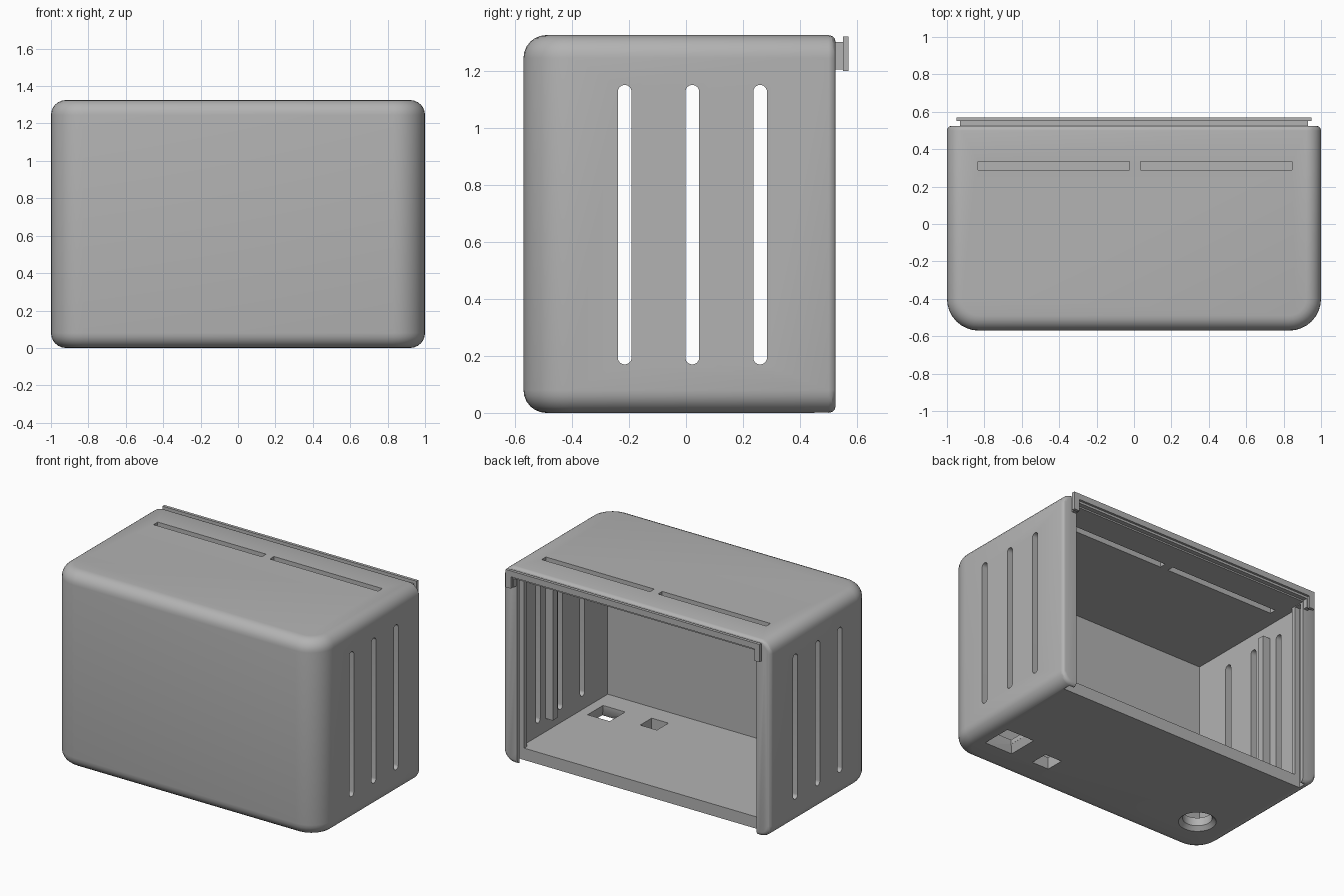
import bpy, bmesh, math
from mathutils import Matrix, Vector

if "Cube" in bpy.data.objects:
    bpy.data.objects.remove(bpy.data.objects["Cube"])

grey = bpy.data.materials.new("plain_grey")
grey.use_nodes = True
COLOUR = (0.45, 0.45, 0.45, 1)
grey.diffuse_color = COLOUR
grey.node_tree.nodes["Principled BSDF"].inputs["Base Color"].default_value = COLOUR


def finish(name, bm):
    mesh = bpy.data.meshes.new(name)
    bmesh.ops.recalc_face_normals(bm, faces=bm.faces)
    bm.to_mesh(mesh)
    bm.free()
    mesh.materials.append(grey)
    obj = bpy.data.objects.new(name, mesh)
    bpy.context.collection.objects.link(obj)
    return obj


def block(x, y, z):
    bm = bmesh.new()
    bmesh.ops.create_cube(bm, size=1)
    for v in bm.verts:
        v.co = Vector([r[0] if c < 0 else r[1] for c, r in zip(v.co, (x, y, z))])
    return bm


def round_edges(bm, radius, segments, rule):
    edges = [e for e in bm.edges if rule(*(v.co for v in e.verts))]
    bmesh.ops.bevel(bm, geom=edges, offset=radius, segments=segments,
                    profile=0.5, affect='EDGES', clamp_overlap=True)


def box(name, x, y, z):
    return finish(name, block(x, y, z))


def funnel(name, x, y, r_low, r_high, depth, sides):
    bm = bmesh.new()
    bmesh.ops.create_cone(bm, cap_ends=True, segments=sides, radius1=r_low,
                          radius2=r_high, depth=depth)
    if sides == 4:
        corner = max(bm.verts, key=lambda v: v.co.z).co
        turn = math.pi / 4 - math.atan2(corner.y, corner.x)
        bmesh.ops.rotate(bm, verts=bm.verts, matrix=Matrix.Rotation(turn, 3, 'Z'))
    bmesh.ops.translate(bm, verts=bm.verts, vec=(x, y, 0))
    return finish(name, bm)


# Rounded outer shell
FRONT, BACK, TOP = -0.57, 0.525, 1.325
bm = block((-1, 1), (FRONT, BACK), (0, TOP))
round_edges(bm, 0.17, 8, lambda a, b: abs(a.z - b.z) > 1 and a.y < 0)
round_edges(bm, 0.08, 6, lambda a, b: abs(a.z - b.z) < 1e-4
            and not (a.y > BACK - 0.01 and b.y > BACK - 0.01))
round_edges(bm, 0.025, 3, lambda a, b: a.y > BACK - 0.001 and b.y > BACK - 0.001)
shell = finish("shell", bm)

# Cavity, open back, panel groove
cutters = [
    box("cavity", (-0.925, 0.925), (-0.485, 0.42), (0.08, 1.255)),
    box("back_opening", (-0.895, 0.895), (0.4, 0.7), (0.08, 1.255)),
    box("floor_end", (-0.895, 0.895), (0.45, 0.7), (-0.1, 1.2)),
    box("panel_groove", (-0.93, 0.93), (0.45, 0.5), (-0.1, 1.25)),
]

# Side vents with round ends
for y in (-0.215, 0.022, 0.26):
    bm = block((-1.2, 1.2), (y - 0.024, y + 0.024), (0.17, 1.15))
    round_edges(bm, 0.0235, 6, lambda a, b: abs(a.x - b.x) > 1)
    cutters.append(finish("side_vent", bm))

# Top vents
for x in (-0.43, 0.44):
    cutters.append(box("top_vent", (x - 0.405, x + 0.405), (0.29, 0.335), (1.1, 1.5)))

# Openings in the floor, with tapered mouths
R2 = math.sqrt(2)
cutters += [
    box("port", (0.69, 0.855), (-0.335, -0.17), (-0.2, 0.2)),
    funnel("port_mouth", 0.772, -0.2525, 0.165 / R2 + 0.06, 0.165 / R2, 0.1, 4),
    box("small_port", (0.38, 0.505), (-0.355, -0.232), (-0.2, 0.2)),
    funnel("round_port", -0.723, -0.265, 0.09, 0.09, 0.4, 32),
    funnel("round_port_mouth", -0.723, -0.265, 0.14, 0.09, 0.05, 32),
]

bpy.context.view_layer.objects.active = shell
for cutter in cutters:
    cutter.hide_render = True
    mod = shell.modifiers.new("cut", 'BOOLEAN')
    mod.operation = 'DIFFERENCE'
    mod.solver = 'EXACT'
    mod.object = cutter
    bpy.ops.object.modifier_apply(modifier=mod.name)
    bpy.data.objects.remove(cutter)

for o in bpy.context.selected_objects:
    o.select_set(False)
shell.select_set(True)
bpy.ops.object.shade_smooth_by_angle(angle=math.radians(30))

# Inner ribs and hanging tabs, one per side
for side, s in (("left", 1), ("right", -1)):
    def span(a, b):
        return sorted((s * a, s * b))
    box(side + "_rib", span(0.87, 0.935), (0.13, 0.18), (0.17, 1.16))
    box(side + "_tab_neck", span(0.9, 0.93), (0.515, 0.555), (1.205, 1.29))
    box(side + "_tab", span(0.91, 0.95), (0.55, 0.57), (1.2, 1.29))

# Hooked rail along the top of the back
box("rail_neck", (-0.93, 0.93), (0.515, 0.555), (1.265, 1.3))
box("rail", (-0.95, 0.95), (0.55, 0.57), (1.28, 1.32))
